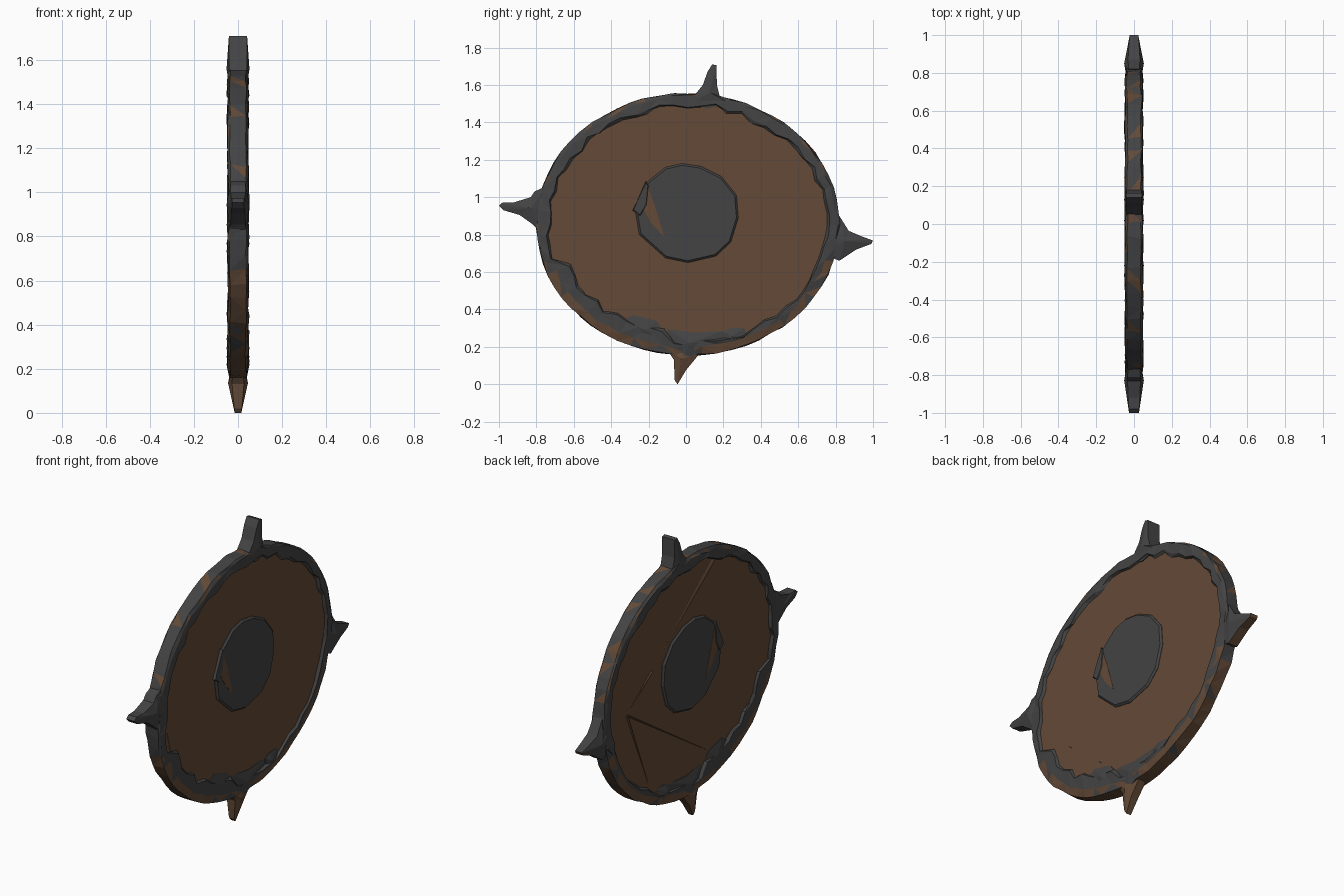
import bpy, bmesh, math, random
from mathutils import Vector

if "Cube" in bpy.data.objects:
    bpy.data.objects.remove(bpy.data.objects["Cube"])

random.seed(7)
CY, CZ, A, B = 0.01, 0.855, 0.81, 0.70   # centre and half-axes of the oval


def material(name, rgb):
    m = bpy.data.materials.new(name)
    m.diffuse_color = (*rgb, 1)
    m.use_nodes = True
    m.node_tree.nodes["Principled BSDF"].inputs["Base Color"].default_value = m.diffuse_color
    return m


WOOD = material("brown wood", (0.125, 0.068, 0.038))
IRON = material("dark iron", (0.057, 0.057, 0.058))


def finish(name, bm, mats):
    bmesh.ops.recalc_face_normals(bm, faces=bm.faces)
    me = bpy.data.meshes.new(name)
    bm.to_mesh(me)
    bm.free()
    for m in mats:
        me.materials.append(m)
    ob = bpy.data.objects.new(name, me)
    bpy.context.collection.objects.link(ob)
    return ob


def oval(angle, inset):
    c, s = math.cos(angle), math.sin(angle)
    return CY + (A - inset) * c, CZ + (B - inset) * s


def prism(name, pts, x0, x1, mat, bevel=0.0):
    """Flat plate: outline in y, z, extruded along x."""
    bm = bmesh.new()
    a = [bm.verts.new((x0, y, z)) for y, z in pts]
    b = [bm.verts.new((x1, y, z)) for y, z in pts]
    caps = [bm.faces.new(a), bm.faces.new(b)]
    for i in range(len(pts)):
        j = (i + 1) % len(pts)
        bm.faces.new((a[i], a[j], b[j], b[i]))
    if bevel:
        edges = list({e for f in caps for e in f.edges})
        bmesh.ops.bevel(bm, geom=edges, offset=bevel, segments=1, affect='EDGES')
    return finish(name, bm, [mat])


def spike(name, pts, tip, hub, mat, base=0.052, point=0.02, low=None):
    """Faceted spike: ridge from hub to tip, thinner at the outline."""
    bm = bmesh.new()
    tip_v, hub_v = Vector(tip), Vector(hub)
    span = (tip_v - hub_v).length

    def width(y, z):
        t = min(1, (Vector((y, z)) - hub_v).length / span)
        return base + (point - base) * t
    sides = []
    for s in (-1, 1):
        ring = [bm.verts.new((s * width(y, z) * 0.75, y, z)) for y, z in pts]
        mid = hub_v.lerp(tip_v, 0.25)
        top = bm.verts.new((s * base, mid.x, mid.y))
        for i in range(len(pts)):
            bm.faces.new((ring[i], ring[(i + 1) % len(pts)], top))
        sides.append(ring)
    a, b = sides
    for i in range(len(pts)):
        j = (i + 1) % len(pts)
        f = bm.faces.new((a[i], a[j], b[j], b[i]))
        # underside left as wood
        if low is not None and f.calc_center_median().z < low:
            f.material_index = 1
    return finish(name, bm, [mat, WOOD])


# Wooden board
prism("board", [oval(math.tau * i / 96, 0.012) for i in range(96)], -0.034, 0.034, WOOD)

# Hammered rim: an uneven band swept round the oval
N = 64
bm = bmesh.new()
rings = []
for i in range(N):
    t = math.tau * i / N
    deg = math.degrees(t)
    worn = 198 < deg < 345
    wide = 0.05 if 198 < deg < 262 else 0.0
    jit = lambda k: random.uniform(-k, k)
    ring = []
    shoulder = (0.042 if worn else 0.014)
    w = 0.06 + wide + jit(0.016)
    half = [(0.0, 0.036), (shoulder + jit(0.006), 0.045), (w, 0.048), (w + 0.012, 0.031)]
    section = half + [(d, -x) for d, x in reversed(half)]
    for d, x in section:
        y, z = oval(t + jit(0.012), d + jit(0.005))
        ring.append(bm.verts.new((x + jit(0.004), y, z)))
    rings.append(ring)
for i in range(N):
    deg = 360 * (i + 0.5) / N
    worn = 198 < deg < 345
    a, b = rings[i], rings[(i + 1) % N]
    for k in range(8):
        j = (k + 1) % 8
        tris = [(a[k], a[j], b[j]), (a[k], b[j], b[k])]
        if random.random() < 0.5:
            tris = [(a[k], a[j], b[k]), (a[j], b[j], b[k])]
        for tri in tris:
            f = bm.faces.new(tri)
            outer = k in (0, 6, 7)
            f.material_index = int(outer and random.random() < (0.8 if worn else 0.2))
finish("rim", bm, [IRON, WOOD])

# Four spikes
spike("top_spike", [(0.02, 1.50), (0.05, 1.55), (0.09, 1.60), (0.115, 1.67), (0.14, 1.71),
                    (0.163, 1.705), (0.165, 1.60), (0.18, 1.54), (0.24, 1.50), (0.11, 1.475)],
      (0.15, 1.71), (0.12, 1.51), IRON, point=0.055)
spike("left_spike", [(-1, 0.955), (-0.975, 0.93), (-0.89, 0.905), (-0.82, 0.855), (-0.77, 0.80),
                     (-0.735, 0.92), (-0.745, 1.06), (-0.81, 1.03), (-0.83, 1.0),
                     (-0.92, 0.972), (-0.98, 0.972)],
      (-1, 0.95), (-0.77, 0.94), IRON, point=0.035)
spike("right_spike", [(0.82, 0.90), (0.87, 0.82), (0.94, 0.79), (1, 0.768), (0.99, 0.75),
                      (0.91, 0.72), (0.82, 0.66), (0.77, 0.68), (0.73, 0.72), (0.735, 0.83),
                      (0.79, 0.81)],
      (1, 0.76), (0.80, 0.77), IRON, point=0.03, low=0.76)
spike("bottom_spike", [(-0.11, 0.20), (-0.065, 0.13), (-0.06, 0.02), (-0.045, 0.0),
                       (0.0, 0.075), (0.07, 0.16), (0.0, 0.22)],
      (-0.045, 0), (-0.02, 0.18), WOOD, base=0.045, point=0.02)

# Iron plates where the rim is broadened
spike("bottom_plate", [(-0.10, 0.295), (0.05, 0.275), (0.20, 0.285), (0.21, 0.235), (0.07, 0.165),
                       (-0.02, 0.13), (-0.07, 0.20)],
      (-0.02, 0.13), (0.03, 0.25), IRON, point=0.045)
spike("lower_left_plate", [(-0.34, 0.34), (-0.28, 0.37), (-0.16, 0.34), (-0.10, 0.27), (-0.13, 0.215),
                           (-0.24, 0.25)],
      (-0.10, 0.24), (-0.26, 0.31), IRON, point=0.045)
spike("lower_right_plate", [(0.20, 0.28), (0.24, 0.30), (0.31, 0.30), (0.33, 0.25), (0.28, 0.20),
                            (0.21, 0.23)],
      (0.33, 0.24), (0.22, 0.26), IRON, point=0.045)

# Central boss, showing on both faces
boss = [(-0.02, 1.18), (0.08, 1.165), (0.19, 1.11), (0.27, 1.01), (0.28, 0.89), (0.24, 0.76),
        (0.16, 0.685), (0.01, 0.65), (-0.11, 0.675), (-0.25, 0.80), (-0.27, 0.92), (-0.21, 1.08),
        (-0.11, 1.16)]
prism("boss", boss, -0.046, 0.046, IRON, bevel=0.01)

# Gap in the boss, with a torn iron lip beside it
for side, s in (("front", 1), ("back", -1)):
    prism("boss_gap_" + side, [(-0.205, 1.06), (-0.165, 0.95), (-0.115, 0.785), (-0.185, 0.86),
                               (-0.225, 0.93)], s * 0.044, s * 0.0475, WOOD)
    prism("boss_lip_" + side, [(-0.215, 1.085), (-0.20, 1.06), (-0.21, 0.96), (-0.245, 0.90),
                               (-0.285, 0.93), (-0.265, 0.97)], s * 0.03, s * 0.05, IRON, bevel=0.004)

# Split boards: a slim raised piece on one face, ridges on the other
prism("split_board", [(-0.71, 0.78), (-0.10, 0.28), (-0.22, 0.25), (-0.45, 0.37), (-0.66, 0.58)],
      0.033, 0.036, WOOD)
ridges = [((-0.24, 1.47), (0.37, 1.01), 0.022), ((0.37, 1.01), (0.60, 0.84), 0.005),
          ((0.60, 0.84), (-0.27, 0.27), 0.006), ((0.60, 0.84), (0.37, 0.29), 0.008)]
for n, (p, q, w) in enumerate(ridges):
    p, q = Vector(p), Vector(q)
    side = Vector((p.y - q.y, q.x - p.x)).normalized() * w
    bm = bmesh.new()
    v = [bm.verts.new((x, c.x, c.y)) for x, c in
         ((-0.033, p + side), (-0.033, p - side), (-0.033, q), (-0.042, p))]
    for tri in ((0, 1, 2), (0, 1, 3), (1, 2, 3), (2, 0, 3)):
        bm.faces.new([v[i] for i in tri])
    finish("board_ridge_%d" % (n + 1), bm, [WOOD])
